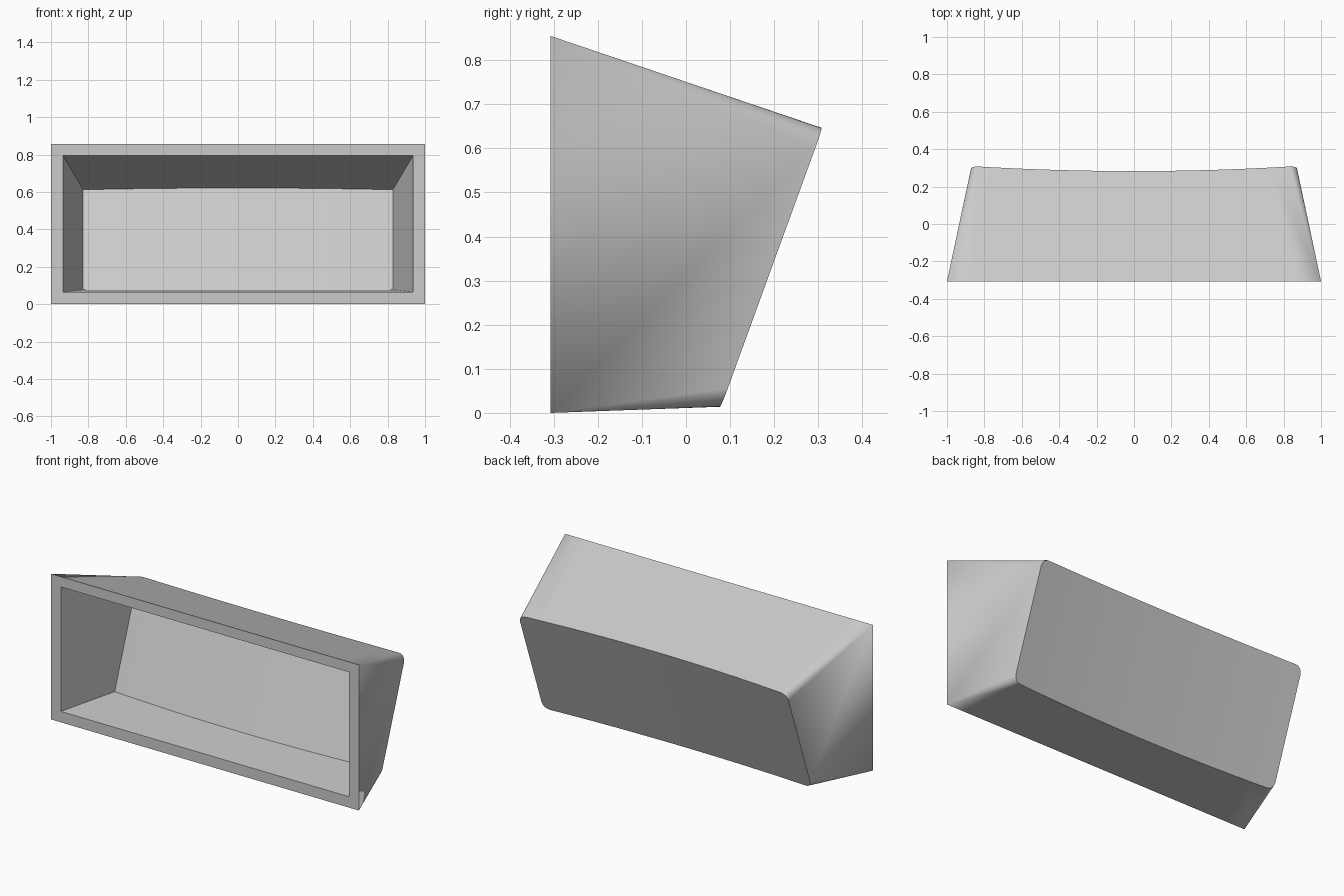
import bpy
import bmesh
from math import sin, cos, pi, radians

cube = bpy.data.objects.get("Cube")
if cube:
    bpy.data.objects.remove(cube)

FRONT_Y = -0.307
ARC, SPAN = 7, 16      # segments per rounded corner, segments across the width


def back_plane(z, offset):
    """Depth of the leaning back panel at a given height."""
    return 0.08 + 0.364 * (z - 0.015) - offset


def section(half, low, high, r):
    """Rounded rectangle as matching bottom and top rows of (x, z)."""
    left = [(-half + r - r * cos(a), r - r * sin(a))
            for a in (i * pi / 2 / ARC for i in range(ARC + 1))]
    flat = half - r
    middle = [(-flat + 2 * flat * i / SPAN, 0) for i in range(1, SPAN)]
    right = [(-x, d) for x, d in reversed(left)]
    columns = left + middle + right
    bottom = [(x, low + d) for x, d in columns]
    top = [(x, high - d) for x, d in reversed(columns)]
    return bottom + top


def loft(bm, front, back, offset):
    """Walls from the front outline to the concave leaning back panel."""
    half = max(x for x, z in back)
    near, far = [], []
    for (fx, fz), (bx, bz) in zip(front, back):
        by = back_plane(bz, offset)
        dip = 0.03 * (1 - (bx / half) ** 2)
        start = FRONT_Y - back_plane(fz, offset) + dip
        t = start / (start - dip)
        near.append(bm.verts.new((fx, FRONT_Y, fz)))
        far.append(bm.verts.new((fx + t * (bx - fx),
                                 FRONT_Y + t * (by - FRONT_Y),
                                 fz + t * (bz - fz))))
    bridge(bm, near, far)
    n = len(far)
    for i in range(n // 2 - 1):
        bm.faces.new((far[i], far[i + 1], far[n - 2 - i], far[n - 1 - i]))
    return near


def bridge(bm, a, b):
    n = len(a)
    for i in range(n):
        j = (i + 1) % n
        bm.faces.new((a[i], a[j], b[j], b[i]))


bm = bmesh.new()
# Outer casing, inner recess and the flat rim joining them
outer = loft(bm, section(1.0, 0, 0.855, 0),
             section(0.872, 0.014, 0.646, 0.042), 0)
inner = loft(bm, section(0.936, 0.064, 0.795, 0),
             section(0.828, 0.077, 0.612, 0), 0.064)
bridge(bm, outer, inner)
bmesh.ops.remove_doubles(bm, verts=bm.verts, dist=0.0001)
bmesh.ops.recalc_face_normals(bm, faces=bm.faces)

mesh = bpy.data.meshes.new("hollow_casing")
bm.to_mesh(mesh)
bm.free()
casing = bpy.data.objects.new("hollow_casing", mesh)
bpy.context.collection.objects.link(casing)

# Plain grey finish
grey = bpy.data.materials.new("light_grey")
grey.use_nodes = True
colour = (0.6, 0.6, 0.6, 1)
grey.diffuse_color = colour
grey.node_tree.nodes["Principled BSDF"].inputs["Base Color"].default_value = colour
mesh.materials.append(grey)

bpy.ops.object.select_all(action='DESELECT')
casing.select_set(True)
bpy.context.view_layer.objects.active = casing
bpy.ops.object.shade_smooth_by_angle(angle=radians(30))
